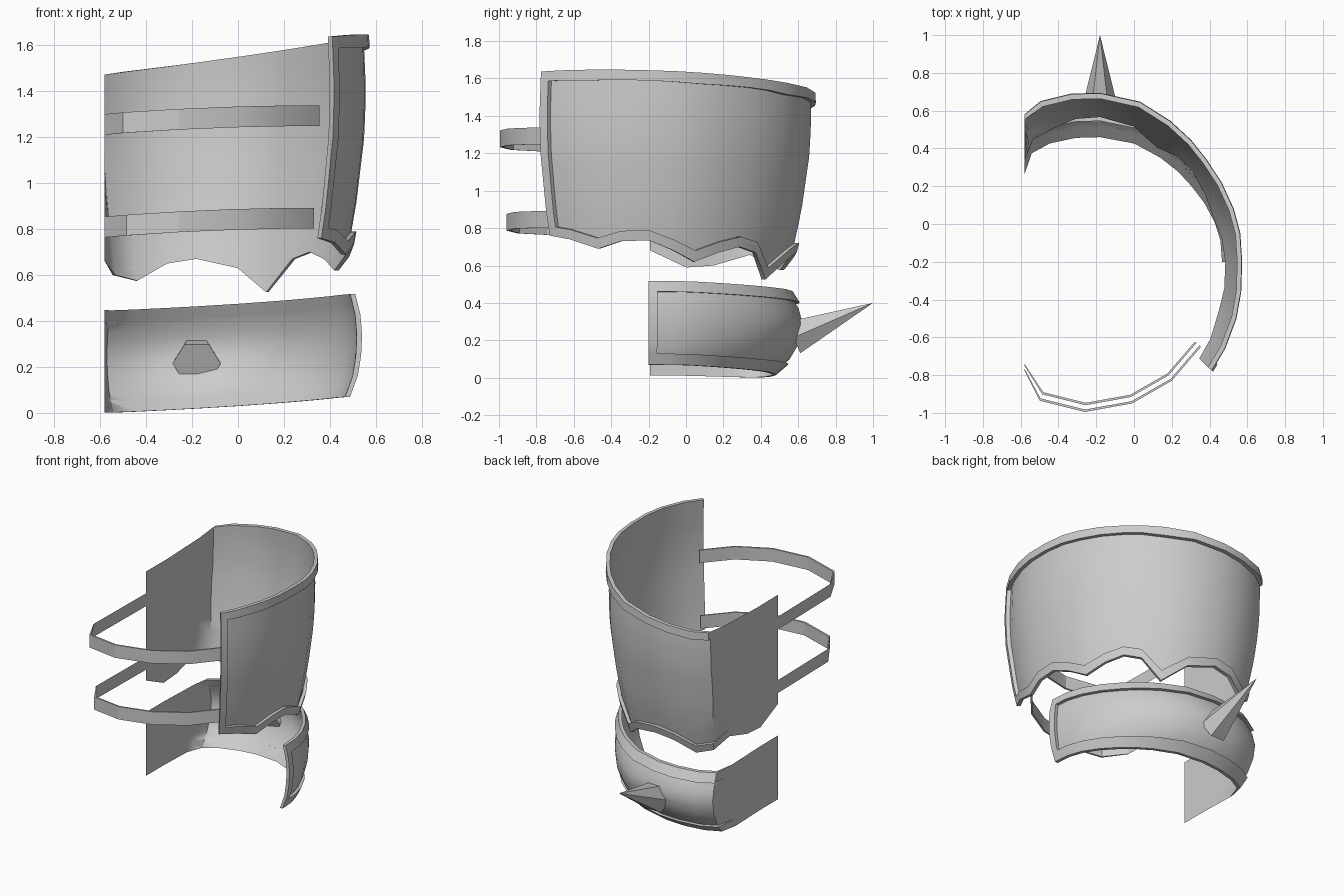
import bpy, bmesh, math
from mathutils import Vector, Matrix

cube = bpy.data.objects.get("Cube")
if cube:
    bpy.data.objects.remove(cube, do_unlink=True)

grey = bpy.data.materials.new("plain_grey")
grey.use_nodes = True
COLOUR = (0.6, 0.6, 0.6, 1)
grey.diffuse_color = COLOUR
grey.node_tree.nodes["Principled BSDF"].inputs["Base Color"].default_value = COLOUR

CUT_X = -0.58                 # flat plane where the armour is pressed flat
CENTRE = (-0.18, -0.2)

# Plan outline of the leg plate: x, y, height of the jagged lower edge
OUTLINE = [(.41, -.775, .76), (.48, -.66, .74), (.54, -.5, .69), (.565, -.36, .73),
           (.57, -.2, .735), (.56, -.05, .68), (.525, .08, .62), (.46, .22, .67),
           (.38, .34, .7), (.3, .44, .67), (.19, .54, .525), (.03, .64, .63),
           (-.18, .685, .67), (-.33, .68, .65), (-.49, .64, .575), (-.6, .57, .6),
           (-.75, .42, .66), (-.85, .2, .6), (-.92, .04, .59), (-.95, -.19, .68)]


def finish(name, bm, angle=35):
    bmesh.ops.recalc_face_normals(bm, faces=bm.faces)
    mesh = bpy.data.meshes.new(name)
    bm.to_mesh(mesh)
    bm.free()
    mesh.materials.append(grey)
    obj = bpy.data.objects.new(name, mesh)
    bpy.context.collection.objects.link(obj)
    bpy.ops.object.select_all(action="DESELECT")
    obj.select_set(True)
    bpy.context.view_layer.objects.active = obj
    bpy.ops.object.shade_smooth_by_angle(angle=math.radians(angle))
    return obj


def skin(name, loops, closed, angle=35):
    """Join rows of points into a surface; closed rows also get end caps."""
    bm = bmesh.new()
    rows = [[bm.verts.new(p) for p in loop] for loop in loops]
    size = len(rows[0])
    for a, b in zip(rows, rows[1:]):
        for j in range(size if closed else size - 1):
            k = (j + 1) % size
            bm.faces.new((a[j], a[k], b[k], b[j]))
    if closed:
        bm.faces.new(rows[0])
        bm.faces.new(rows[-1])
    return finish(name, bm, angle)


def sample(table, value):
    """Linear lookup: first column is the key, the rest are returned."""
    for a, b in zip(table, table[1:]):
        if value <= b[0]:
            break
    f = max(0, min(1, (value - a[0]) / (b[0] - a[0])))
    return [p + (q - p) * f for p, q in zip(a[1:], b[1:])]


def along(outline, i):
    return sample([(n, *p) for n, p in enumerate(outline)], i)


def swell(x, y, kx, ky, out):
    """Scale an outline point about the centre and press it on the cut plane."""
    depth = 1 if out else 0.968
    px = CENTRE[0] + (x - CENTRE[0]) * kx * depth
    py = CENTRE[1] + (y - CENTRE[1]) * ky * depth
    return max(CUT_X, px), py


# Surface of the tall leg plate
PLATE_TAPER = [(.5, .835), (.7, .905), (.9, .955), (1.2, 1.005), (1.4, 1.015), (1.65, 1)]


def plate_point(i, t, out):
    x, y, low = along(OUTLINE, i)
    high = 1.525 + 0.13 * (x + 0.18) - 0.025 * (y - 0.66)
    z = low + (high - low) * t
    k = sample(PLATE_TAPER, z)[0]
    return (*swell(x, y, k, k, out), z)


# Surface of the bulging lower band
BAND_OUTLINE = OUTLINE[4:]
BAND_BULGE = [(0, .89, .77), (.2, .935, .885), (.4, .955, .945), (.6, .96, .965),
              (.8, .95, .935), (1, .92, .87)]


def band_point(i, t, out):
    x, y, _ = along(BAND_OUTLINE, i)
    kx, ky = sample(BAND_BULGE, t)
    px, py = swell(x, y, kx, ky, out)
    return px, py, 0.043 + 0.055 * px - 0.03 * max(0, py) + 0.447 * t


def bordered_shell(name, point, count, rows, edge, side):
    """Curved sheet with raised borders on its top, bottom and open end."""
    ts = [r / rows for r in range(rows + 1)]
    skin(name, [[point(i, t, False) for t in ts] for i in range(count)], False, 50)

    def border(label, spans):
        loops = [[point(*lo, False), point(*hi, False), point(*hi, True), point(*lo, True)]
                 for lo, hi in spans]
        skin(name + label, loops, True)

    border("_top_border", [((i, 1 - edge), (i, 1)) for i in range(count)])
    border("_bottom_border", [((i, 0), (i, edge)) for i in range(count)])
    inner = [edge + (1 - 2 * edge) * t for t in ts]
    border("_end_border", [((0, t), (side, t)) for t in inner])


bordered_shell("leg_plate", plate_point, len(OUTLINE), 10, 0.06, 0.35)
bordered_shell("lower_band", band_point, len(BAND_OUTLINE), 10, 0.13, 0.35)

# Two straps that close the open side, pressed flat on the cut plane
STRAP = [(.355, -.65), (.2, -.83), (-.01, -.95), (-.26, -.995), (-.5, -.935),
         (-.61, -.775), (-.7, -.19)]


def strap(name, height, shrink):
    loops = []
    for x, y in STRAP:
        (ox, oy), (ix, iy) = [(max(CUT_X, CENTRE[0] + (x - CENTRE[0]) * k),
                               CENTRE[1] + (y - CENTRE[1]) * k)
                              for k in (shrink, shrink - 0.016)]
        z = height + 0.03 * x - 0.04 * x * x
        loops.append([(ox, oy, z), (ox, oy, z + 0.09), (ix, iy, z + 0.09), (ix, iy, z)])
    skin(name, loops, True, 20)


strap("upper_strap", 1.243, 1)
strap("lower_strap", 0.797, 0.955)

# Six-sided spike on the back of the band
base, tip = Vector((-.18, .575, .215)), Vector((-.18, 1, .4))
axis = tip - base
bm = bmesh.new()
bmesh.ops.create_cone(bm, segments=6, radius1=0.105, radius2=0, depth=axis.length, cap_ends=True)
across = Vector((1, 0, 0))
up = axis.normalized()
turn = Matrix((across, up.cross(across), up)).transposed().to_4x4()
turn = turn @ Matrix.Rotation(math.radians(30), 4, "Z")
bmesh.ops.transform(bm, matrix=Matrix.Translation((base + tip) / 2) @ turn, verts=bm.verts)
finish("spike", bm, 20)
